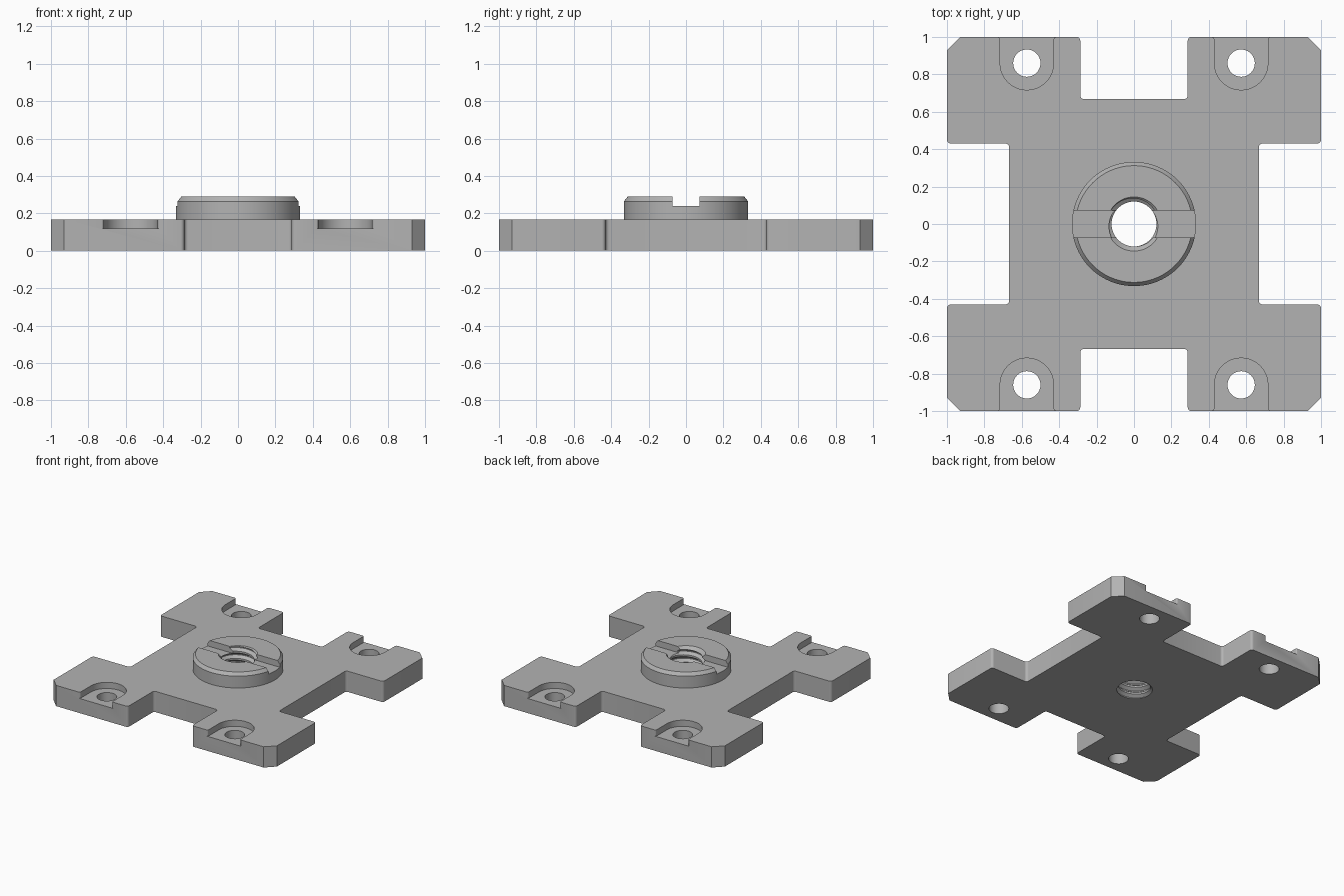
import bpy
import bmesh
from math import cos, sin, pi, tau
from mathutils import Vector

if "Cube" in bpy.data.objects:
    bpy.data.objects.remove(bpy.data.objects["Cube"], do_unlink=True)

PLATE_TOP, BOSS_TOP = 0.168, 0.289
MINOR, MAJOR, PITCH = 0.12, 0.145, 0.058

steel = bpy.data.materials.new("plain_grey")
steel.use_nodes = True
grey = (0.45, 0.45, 0.45, 1)
steel.diffuse_color = grey
steel.node_tree.nodes["Principled BSDF"].inputs["Base Color"].default_value = grey


def finish(bm, name):
    bmesh.ops.recalc_face_normals(bm, faces=bm.faces)
    mesh = bpy.data.meshes.new(name)
    bm.to_mesh(mesh)
    bm.free()
    mesh.materials.append(steel)
    obj = bpy.data.objects.new(name, mesh)
    bpy.context.collection.objects.link(obj)
    return obj


def extrude(name, outline, low, high):
    bm = bmesh.new()
    face = bm.faces.new([bm.verts.new((x, y, low)) for x, y in outline])
    new = bmesh.ops.extrude_face_region(bm, geom=[face])["geom"]
    bmesh.ops.translate(bm, vec=(0, 0, high - low),
                        verts=[v for v in new if isinstance(v, bmesh.types.BMVert)])
    return finish(bm, name)


def lathe(name, profile, sides, centre=(0, 0)):
    """Solid of revolution from (radius, height) rings."""
    bm = bmesh.new()
    rings = [[bm.verts.new((centre[0] + r * cos(tau * i / sides),
                            centre[1] + r * sin(tau * i / sides), z))
              for i in range(sides)] for r, z in profile]
    for a, b in zip(rings, rings[1:]):
        for i in range(sides):
            j = (i + 1) % sides
            bm.faces.new((a[i], a[j], b[j], b[i]))
    bm.faces.new(rings[0])
    bm.faces.new(rings[-1])
    return finish(bm, name)


def rounded(points, radius, steps=5):
    """Fillet the right-angled corners of an outline, leaving chamfers crisp."""
    result = []
    for i, p in enumerate(points):
        p = Vector(p)
        a = (Vector(points[i - 1]) - p).normalized()
        b = (Vector(points[(i + 1) % len(points)]) - p).normalized()
        if abs(a.dot(b)) > 0.1:
            result.append(p)
            continue
        for s in range(steps + 1):
            t = s / steps * pi / 2
            result.append(p + radius * (a * (1 - sin(t)) + b * (1 - cos(t))))
    return result


def thread_cutter():
    """Solid helical screw with a trapezoid thread."""
    sides, turns = 48, 9
    form = [(0, MINOR), (0.25, MINOR), (0.56, MAJOR), (0.69, MAJOR)]
    k = len(form)
    bm = bmesh.new()
    grid = []
    for row in range(k * turns):
        phase, r = form[row % k]
        base = -2.2 * PITCH + (row // k + phase) * PITCH
        grid.append([bm.verts.new((r * cos(tau * i / sides), r * sin(tau * i / sides),
                                   base + PITCH * i / sides)) for i in range(sides)])
    # The last column joins the first one a full pitch higher
    for row in range(k * (turns - 1) - 1):
        for i in range(sides):
            wrap = i == sides - 1
            n, c = (row + k, 0) if wrap else (row, i + 1)
            bm.faces.new((grid[row][i], grid[n][c], grid[n + 1][c], grid[row + 1][i]))
    last = k * (turns - 1) - 1
    for row in range(last + 1 + k, k * turns):
        bmesh.ops.delete(bm, geom=grid[row], context='VERTS')
    for row in range(last + 1, last + 1 + k):
        bmesh.ops.delete(bm, geom=grid[row][1:], context='VERTS')
    # Close both ends with fans
    for row, z in ((0, -0.2), (last, 0.6)):
        tip = bm.verts.new((0, 0, z))
        loop = grid[row] + [grid[row + s][0] for s in range(k, 0, -1)]
        for i, v in enumerate(loop):
            bm.faces.new((v, loop[(i + 1) % len(loop)], tip))
    return finish(bm, "thread_cutter")


def combine(target, tool, operation):
    mod = target.modifiers.new("combine", 'BOOLEAN')
    mod.operation, mod.object, mod.solver = operation, tool, 'EXACT'
    bpy.context.view_layer.objects.active = target
    bpy.ops.object.modifier_apply(modifier=mod.name)
    bpy.data.objects.remove(tool, do_unlink=True)


# Notched plate: one quarter outline, mirrored around
quarter = [(1, 0.43), (1, 0.93), (0.93, 1), (0.287, 1), (0.287, 0.667)]
side_in = (0.667, 0.43)
corner = [side_in] + quarter
outline = []
for sx, sy in ((1, 1), (-1, 1), (-1, -1), (1, -1)):
    part = corner if sx * sy > 0 else corner[::-1]
    outline += [(x * sx, y * sy) for x, y in part]
plate = extrude("mounting_plate", rounded(outline, 0.02), 0, PLATE_TOP)

# Chamfered central boss
boss = lathe("boss", [(0.332, 0.1), (0.332, 0.264), (0.312, BOSS_TOP)], 96)
combine(plate, boss, 'UNION')

# Screwdriver slot across the boss
slot = extrude("slot_cutter", [(-0.5, -0.073), (0.5, -0.073), (0.5, 0.073), (-0.5, 0.073)],
               0.24, 0.5)
combine(plate, slot, 'DIFFERENCE')

# Threaded centre bore with a countersunk mouth
combine(plate, thread_cutter(), 'DIFFERENCE')
mouth = lathe("mouth_cutter", [(MINOR - 0.01, BOSS_TOP - 0.035),
                               (MAJOR + 0.02, BOSS_TOP + 0.02)], 48)
combine(plate, mouth, 'DIFFERENCE')

# Open-ended pockets and screw holes in the four arms
R, FLARE, CY = 0.143, 0.015, 0.86
half = [(R + 0.015, 1.1), (R + 0.015, 1)]
half += [(R + FLARE * (1 - cos(t)), 1 - FLARE + FLARE * sin(t)) for t in (pi / 3, pi / 6, 0)]
arc = [(R * cos(pi * i / 24), CY - R * sin(pi * i / 24)) for i in range(25)]
pocket = half + arc + [(-x, y) for x, y in half[::-1]]
for sx in (-1, 1):
    for sy in (-1, 1):
        shape = [(0.573 * sx + x, y * sy) for x, y in pocket]
        combine(plate, extrude("pocket_cutter", shape, 0.118, 0.4), 'DIFFERENCE')
        hole = lathe("hole_cutter", [(0.073, -0.1), (0.073, 0.3)], 40,
                     (0.573 * sx, CY * sy))
        combine(plate, hole, 'DIFFERENCE')

# Smooth round walls, crisp edges
bpy.ops.object.select_all(action='DESELECT')
plate.select_set(True)
bpy.context.view_layer.objects.active = plate
bpy.ops.object.shade_smooth_by_angle(angle=pi / 7)
